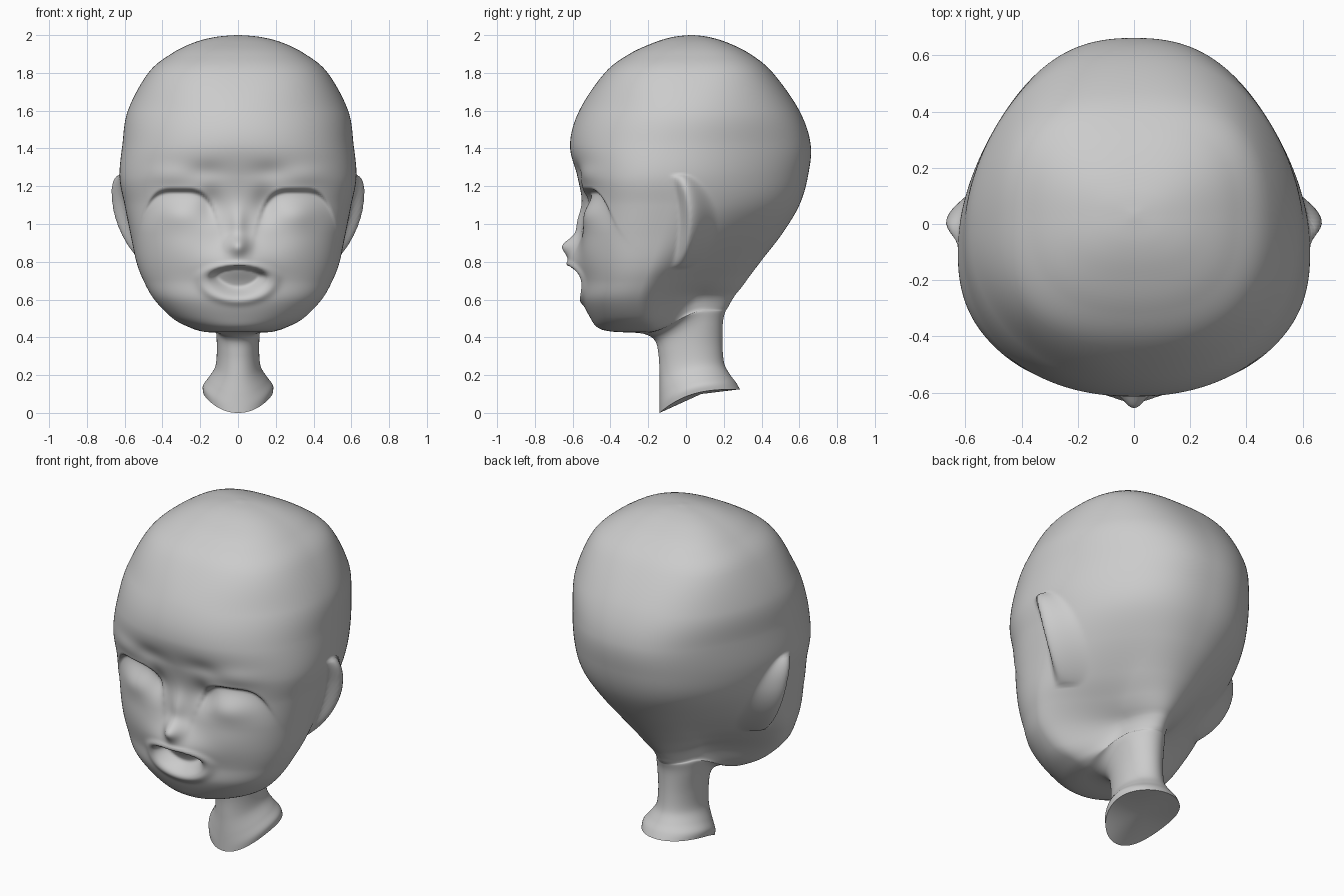
import bpy
import bmesh
from math import cos, sin, pi, exp, sqrt, radians

cube = bpy.data.objects.get("Cube")
if cube:
    bpy.data.objects.remove(cube, do_unlink=True)

SIDES = 320
ROW_STEP = 0.0095

# Cross-sections from neck to crown:
# height, half width, front y, back y, y of widest point, half width at the back
SECTIONS = [
    (0, .185, -.14, .285, .08, .185),
    (.04, .185, -.14, .265, .07, .185),
    (.1, .157, -.14, .235, .05, .157),
    (.2, .121, -.14, .205, .04, .121),
    (.3, .112, -.145, .193, .03, .112),
    (.38, .12, -.165, .195, .02, .122),
    (.42, .145, -.23, .208, -.04, .138),
    (.43, .19, -.39, .215, -.14, .144),
    (.45, .25, -.465, .228, -.2, .15),
    (.5, .345, -.505, .25, -.24, .165),
    (.6, .443, -.55, .277, -.25, .205),
    (.7, .5, -.55, .325, -.22, .275),
    (.8, .538, -.555, .395, -.18, .355),
    (.95, .57, -.55, .51, -.13, .445),
    (1.1, .6, -.545, .6, -.1, .51),
    (1.25, .627, -.575, .645, -.1, .527),
    (1.42, .612, -.614, .66, -.07, .522),
    (1.6, .583, -.565, .6, -.02, .53),
    (1.8, .475, -.43, .46, .02, .465),
    (1.9, .355, -.3, .34, .03, .355),
    (1.96, .235, -.17, .22, .03, .235),
    (1.99, .12, -.07, .12, .03, .12),
    (2, .012, .02, .04, .03, .012),
]


def smooth(lo, hi, v):
    t = min(1, max(0, (v - lo) / (hi - lo)))
    return t * t * (3 - 2 * t)


def bump(a, z, ca, cz, ra, rz):
    return exp(-((a - ca) / ra) ** 2 - ((z - cz) / rz) ** 2)


def spline(p, q, r, s, t):
    """Catmull-Rom blend of four sections."""
    return [b + t / 2 * (c - a + t * (2 * a - 5 * b + 4 * c - d + t * (3 * (b - c) + d - a)))
            for a, b, c, d in zip(p, q, r, s)]


def face_relief(x, z):
    """Forward (negative) or backward push that sculpts the features."""
    a = abs(x)
    # nose and muzzle
    dy = -.065 * bump(a, z, 0, .79, .17, .1)
    dy -= .07 * bump(a, z, 0, .885, .055, .05)
    dy -= .03 * bump(a, z, 0, 1.0, .045, .09)
    # cheeks
    dy -= .015 * bump(a, z, .3, .88, .13, .13)
    # brow
    dy += .012 * bump(a, z, .17, 1.28, .1, .05)
    dy -= .012 * bump(a, z, .36, 1.26, .13, .05)
    # eye socket below the arched lid, then the eyeball
    drop = 1.188 - 100 * (a - .31) ** 4 - z
    window = exp(-((a - .31) / .165) ** 4)
    dy += .045 * smooth(-.006, .026, drop) * exp(-(max(0, drop) / .11) ** 2) * window
    dy -= .03 * bump(a, z, .31, 1.06, .11, .08)
    dy += .03 * bump(a, z, .14, 1.11, .06, .08)
    # open mouth: sharp upper edge, floor sloping out to the lower lip
    upper = z > .71
    r = sqrt((a / .16) ** 2 + ((z - .71) / (.066 if upper else .1)) ** 2)
    steep = smooth(.66, .75, z)
    dy += .07 * (1 - smooth(.35 + .4 * steep, 1.05, r))
    dy -= .012 * exp(-((r - 1.2) / .2) ** 2)
    return dy


def ear_relief(y, z):
    """Sideways push that raises the ear: steep in front, long fall behind."""
    t = (z - 1.01) / .25
    if abs(t) >= 1:
        return 0
    size = sqrt(1 - t * t)
    ridge = .025 - .05 * t * t
    tail = .02 + .125 * size
    profile = smooth(ridge - .065, ridge, y) * (1 - smooth(ridge + .005, ridge + tail, y))
    return .08 * size * profile


def ring(section):
    """Points around one cross-section."""
    z, w, front, back, mid, back_w = section
    front_power = 2.1 + .5 * exp(-((z - 1.03) / .3) ** 2) + .4 * smooth(1.6, 1.85, z)
    back_power = 2 + .4 * smooth(.65, 1.25, z) + .3 * smooth(1.6, 1.9, z)
    reach = .6 + .4 * smooth(.5, 1.1, z)
    points = []
    for i in range(SIDES):
        angle = 2 * pi * i / SIDES
        s, c = sin(angle), -cos(angle)
        n = front_power if c < 0 else back_power
        radius = (abs(s) ** n + abs(c) ** n) ** (-1 / n)
        x, v = s * radius, c * radius
        if c < 0:
            x *= w
            y = mid + (mid - front) * v
            if z > .44:
                y += face_relief(x, z) * smooth(0, .35, -v)
        else:
            x *= w + (back_w - w) * smooth(0, reach, v)
            y = mid + (back - mid) * v
        x += ear_relief(y, z) * (1 if s > 0 else -1)
        # slanted neck opening, and jaw line rising towards the nape
        u = min(1, max(0, (y + .14) / .43))
        h = z + .125 * (1 - (1 - u) ** 3) * (1 - smooth(0, .35, z))
        h += .12 * exp(-((z - .45) / .15) ** 2) * smooth(-.2, .1, y) * smooth(.05, .3, z)
        points.append((x, y, h))
    return points


# Head, ears and neck lofted as one skin
sections = []
last = len(SECTIONS) - 1
for i in range(last):
    p, q, r, s = (SECTIONS[min(last, max(0, i + k))] for k in (-1, 0, 1, 2))
    steps = max(5, round((r[0] - q[0]) / ROW_STEP))
    sections += [spline(p, q, r, s, k / steps) for k in range(steps)]
sections.append(SECTIONS[-1])

bm = bmesh.new()
rows = [[bm.verts.new(p) for p in ring(sec)] for sec in sections]
for low, high in zip(rows, rows[1:]):
    for i in range(SIDES):
        j = (i + 1) % SIDES
        bm.faces.new((low[i], low[j], high[j], high[i]))
# neck underside and crown caps
for row, tip in ((rows[0], (0, .08, .1)), (rows[-1], (0, .03, 2))):
    centre = bm.verts.new(tip)
    for i in range(SIDES):
        bm.faces.new((row[i], row[(i + 1) % SIDES], centre))
bmesh.ops.recalc_face_normals(bm, faces=bm.faces)

mesh = bpy.data.meshes.new("head")
bm.to_mesh(mesh)
bm.free()
head = bpy.data.objects.new("head", mesh)
bpy.context.collection.objects.link(head)
bpy.ops.object.select_all(action='DESELECT')
head.select_set(True)
bpy.context.view_layer.objects.active = head
bpy.ops.object.shade_smooth_by_angle(angle=radians(80))
